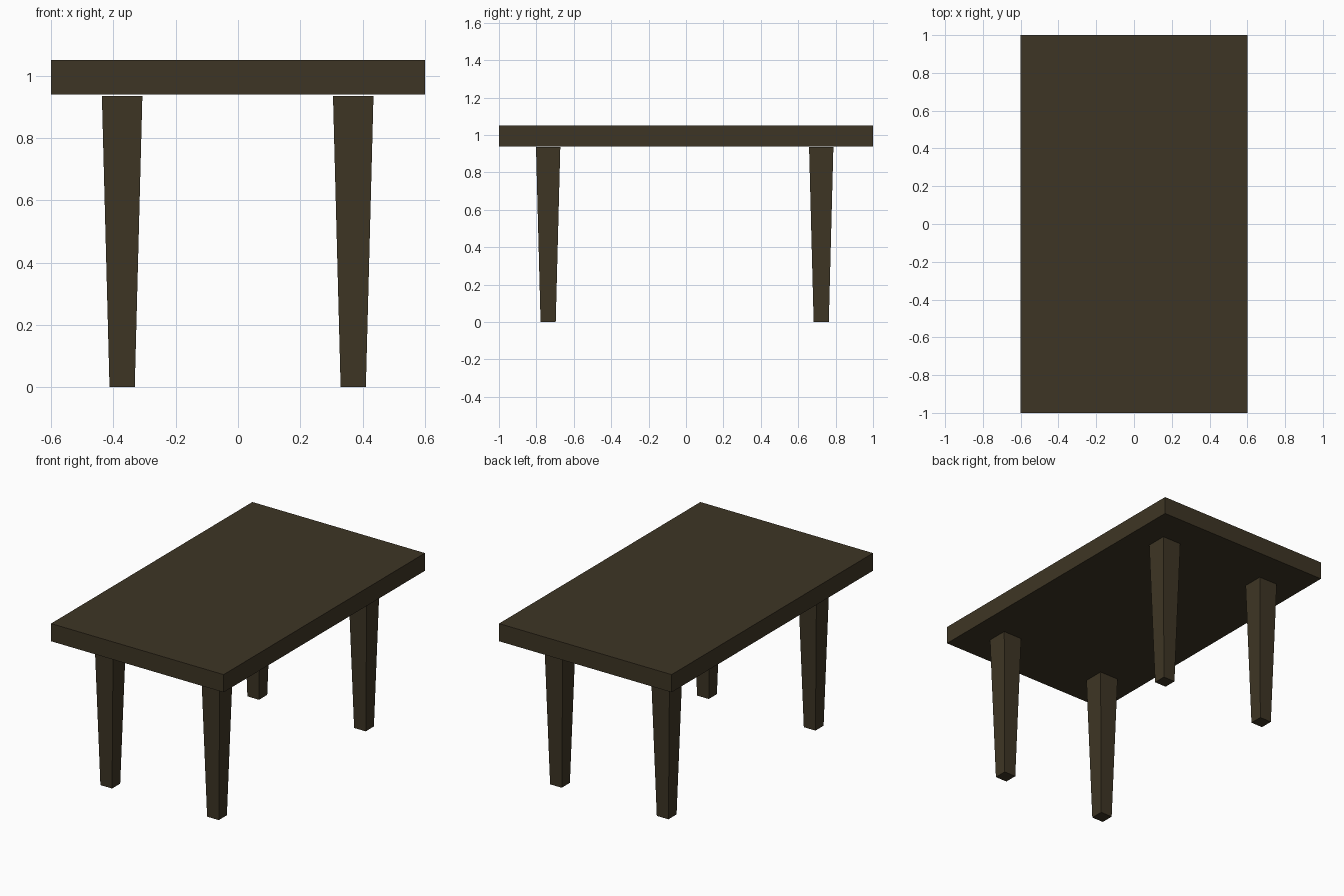
import bpy
import bmesh
from mathutils import Matrix

if "Cube" in bpy.data.objects:
    bpy.data.objects.remove(bpy.data.objects["Cube"])

wood = bpy.data.materials.new("dark brown wood")
wood.diffuse_color = (0.048, 0.036, 0.018, 1)
wood.use_nodes = True
wood.node_tree.nodes["Principled BSDF"].inputs["Base Color"].default_value = wood.diffuse_color


def box(name, x, y, z0, z1, size_bottom, size_top):
    """Box between two heights, with its own footprint at each end."""
    bm = bmesh.new()
    bmesh.ops.create_cube(bm, size=1)
    for v in bm.verts:
        top = v.co.z > 0
        sx, sy = size_top if top else size_bottom
        v.co = (x + v.co.x * sx, y + v.co.y * sy, z1 if top else z0)
    mesh = bpy.data.meshes.new(name)
    bm.to_mesh(mesh)
    bm.free()
    mesh.materials.append(wood)
    obj = bpy.data.objects.new(name, mesh)
    bpy.context.collection.objects.link(obj)
    return obj


# Table top
box("table_top", 0, 0, 0.939, 1.05, (1.2, 2.0), (1.2, 2.0))

# Four tapered legs, ending just under the top
for side, x in (("left", -0.372), ("right", 0.37)):
    for end, y in (("front", -0.737), ("back", 0.723)):
        box(f"{end}_{side}_leg", x, y, 0, 0.935, (0.081, 0.081), (0.13, 0.13))
